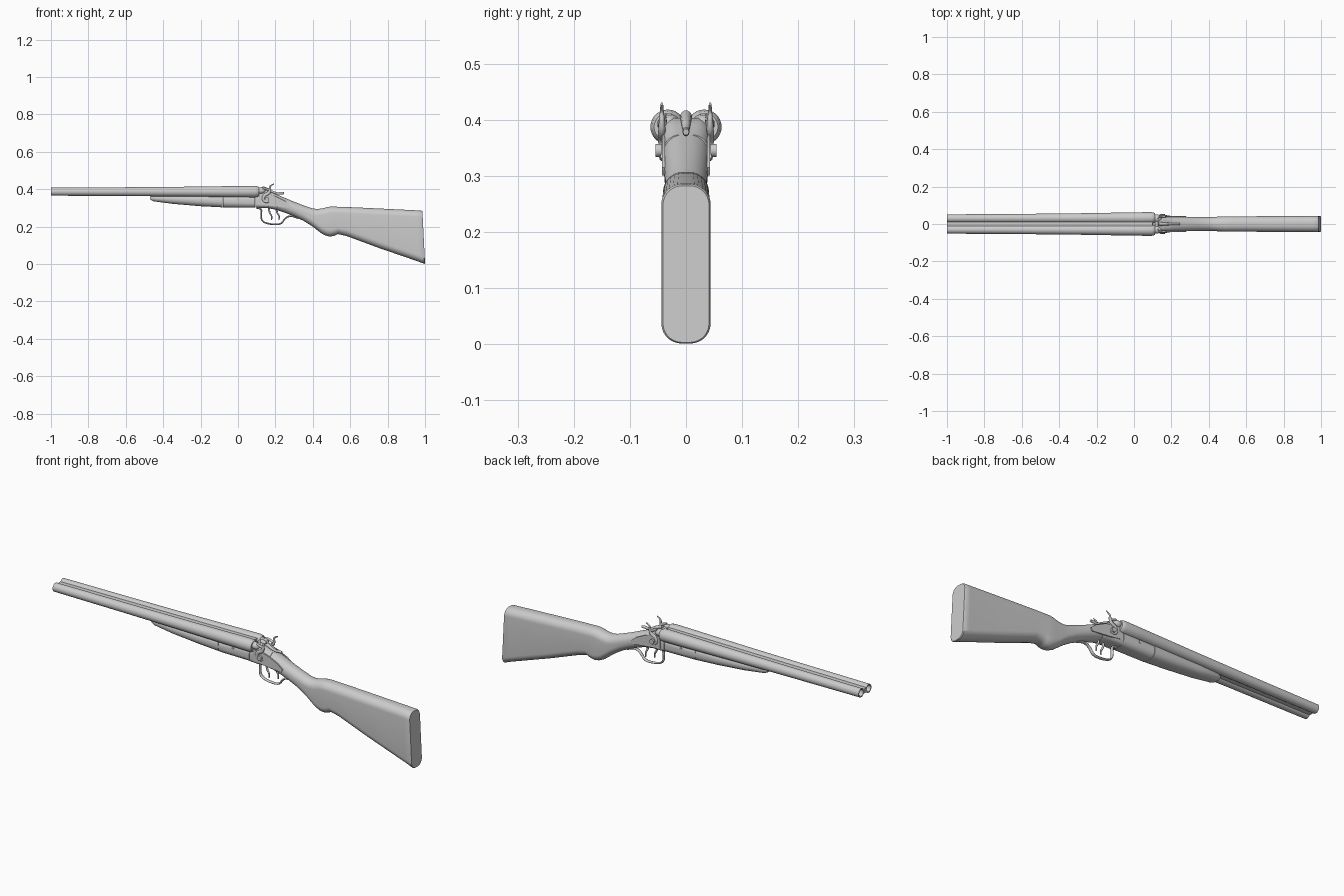
import bpy, bmesh, math

if "Cube" in bpy.data.objects:
    bpy.data.objects.remove(bpy.data.objects["Cube"])


def finish(bm, name, angle=40):
    bmesh.ops.remove_doubles(bm, verts=bm.verts, dist=1e-5)
    bmesh.ops.recalc_face_normals(bm, faces=bm.faces)
    me = bpy.data.meshes.new(name)
    bm.to_mesh(me)
    bm.free()
    ob = bpy.data.objects.new(name, me)
    bpy.context.collection.objects.link(ob)
    smooth(ob, angle)
    return ob


def smooth(ob, angle=40):
    bpy.ops.object.select_all(action='DESELECT')
    ob.select_set(True)
    bpy.context.view_layer.objects.active = ob
    bpy.ops.object.shade_smooth_by_angle(angle=math.radians(angle))


def loft(name, sections, k=7, angle=40):
    """Skin rounded rectangles along x: (x_top, x_bottom, y, z_top, z_bottom, half_width, corner)."""
    bm = bmesh.new()
    rings = []
    for xt, xb, cy, zt, zb, w, r in sections:
        h, zc = (zt - zb) / 2, (zt + zb) / 2
        r = min(r, w, h)
        ring = []
        for q, (sy, sz) in enumerate(((1, 1), (-1, 1), (-1, -1), (1, -1))):
            for i in range(k + 1):
                a = math.pi / 2 * (q + i / k)
                y = cy + sy * (w - r) + r * math.cos(a)
                z = zc + sz * (h - r) + r * math.sin(a)
                t = (z - zb) / (zt - zb)
                ring.append(bm.verts.new((xb + (xt - xb) * t, y, z)))
        rings.append(ring)
    n = len(rings[0])
    for a, b in zip(rings, rings[1:]):
        for i in range(n):
            bm.faces.new((a[i], a[(i + 1) % n], b[(i + 1) % n], b[i]))
    bm.faces.new(rings[0])
    bm.faces.new(rings[-1])
    return finish(bm, name, angle)


def rod(name, pts, y, flat=1.0):
    """Smooth tapered rod in the xz plane: points are (x, z, radius); flat scales it in y."""
    cu = bpy.data.curves.new(name, 'CURVE')
    cu.dimensions = '3D'
    cu.bevel_depth = 1.0
    cu.bevel_resolution = 3
    cu.use_fill_caps = True
    s = cu.splines.new('NURBS')
    s.points.add(len(pts) - 1)
    for p, (x, z, r) in zip(s.points, pts):
        p.co = (x, 0, z, 1)
        p.radius = r
    s.order_u = 3
    s.use_endpoint_u = True
    s.resolution_u = 6
    ob = bpy.data.objects.new(name, cu)
    bpy.context.collection.objects.link(ob)
    bpy.ops.object.select_all(action='DESELECT')
    ob.select_set(True)
    bpy.context.view_layer.objects.active = ob
    bpy.ops.object.convert(target='MESH')
    ob = bpy.context.view_layer.objects.active
    for v in ob.data.vertices:
        v.co.y = v.co.y * flat + y
    smooth(ob, 50)


def plate(name, outline, y, thick):
    """Flat outline in xz, extruded in y."""
    bm = bmesh.new()
    f = bm.faces.new([bm.verts.new((x, y - thick / 2, z)) for x, z in outline])
    res = bmesh.ops.extrude_face_region(bm, geom=[f])
    vs = [v for v in res['geom'] if isinstance(v, bmesh.types.BMVert)]
    bmesh.ops.translate(bm, verts=vs, vec=(0, thick, 0))
    return finish(bm, name)


def ball(name, loc, scale):
    bm = bmesh.new()
    bmesh.ops.create_uvsphere(bm, u_segments=20, v_segments=12, radius=1)
    bmesh.ops.scale(bm, vec=scale, verts=bm.verts)
    bmesh.ops.translate(bm, vec=loc, verts=bm.verts)
    finish(bm, name, 60)


def disc(name, x, z, y, r, thick):
    plate(name, [(x + r * math.cos(i * math.pi / 10), z + r * math.sin(i * math.pi / 10))
                 for i in range(20)], y, thick)


# barrels, open at the muzzle
for s, side in ((-1, "right"), (1, "left")):
    prof = [(.112, .033, .024), (.107, .033, .028), (.092, .0325, .031), (0, .0322, .030),
            (-.3, .0312, .026), (-.6, .0305, .0235), (-1, .030, .0215), (-1, .030, .0165), (-.7, .030, .0165)]
    loft(side + "_barrel", [(x, x, s * y, .387 + r, .387 - r, r, r) for x, y, r in prof])

# ribs joining the barrels
loft("top_rib", [(-1, -1, 0, .399, .388, .012, .001), (-.4, -.4, 0, .404, .388, .011, .001),
                 (.10, .10, 0, .408, .388, .011, .001)])
loft("lower_rib", [(-1, -1, 0, .386, .375, .012, .001), (.1, .1, 0, .386, .366, .011, .001)])

# fore-end wood and its iron
loft("fore_end", [(-.472, -.468, 0, .366, .343, .022, .010), (-.45, -.45, 0, .370, .335, .030, .018),
                  (-.35, -.35, 0, .372, .322, .037, .024), (-.2, -.2, 0, .372, .309, .042, .03),
                  (-.082, -.082, 0, .372, .303, .044, .03)])
loft("fore_end_iron", [(-.080, -.080, 0, .370, .302, .0435, .03), (.092, .092, 0, .370, .301, .042, .026)])

# receiver with standing breech
loft("receiver", [(.094, .094, 0, .366, .301, .041, .02), (.112, .112, 0, .37, .301, .041, .02),
                  (.1125, .1125, 0, .403, .301, .041, .018), (.14, .14, 0, .403, .300, .041, .02),
                  (.165, .165, 0, .39, .298, .041, .026), (.205, .205, 0, .373, .290, .041, .03)])

# stock: wrist, pistol grip and butt
st = [(.205, .373, .290, .041), (.25, .354, .275, .040), (.30, .333, .255, .038), (.35, .314, .231, .037),
      (.395, .298, .203, .037), (.42, .294, .184, .038), (.45, .297, .161, .039), (.475, .304, .150, .040),
      (.495, .307, .147, .041), (.515, .307, .151, .041), (.535, .306, .160, .041), (.58, .305, .150, .041),
      (.75, .297, .087, .042)]
loft("stock", [(x, x, 0, t, b, w, .036) for x, t, b, w in st]
     + [(.955, .965, 0, .287, .013, .043, .036), (.981, .996, 0, .285, .001, .044, .036),
        (.986, 1.0, 0, .282, .003, .041, .034)])

# trigger guard and the two triggers
rod("trigger_guard", [(.10, .300, .005), (.128, .298, .005), (.122, .262, .0045), (.128, .226, .0045),
                      (.175, .212, .0045), (.232, .212, .0045), (.25, .245, .0045), (.285, .262, .005),
                      (.325, .243, .004)], 0, 1.8)
for name, x, y in (("front_trigger", .165, -.008), ("rear_trigger", .205, .008)):
    rod(name, [(x, .302, .006), (x + .002, .275, .005), (x + .018, .255, .004), (x + .014, .236, .003)], y)

# top lever
rod("top_lever", [(.13, .405, .012), (.16, .397, .010), (.19, .382, .007), (.215, .376, .006),
                  (.225, .380, .008), (.245, .378, .006)], 0, .9)

for s, side in ((-1, "right"), (1, "left")):
    # breech fences, lock plates, pivots
    ball(side + "_fence", (.122, s * .030, .392), (.026, .021, .018))
    rod(side + "_firing_pin", [(.115, .397, .006), (.132, .408, .005)], s * .03)
    plate(side + "_lock_plate", [(.115, .318), (.115, .372), (.15, .378), (.20, .362), (.25, .338),
                                 (.278, .315), (.27, .300), (.22, .305), (.15, .312)], s * .040, .006)
    disc(side + "_hammer_pivot", .155, .345, s * .049, .012, .010)
    # hammer body with curled foot, striking nose and thumb spur
    rod(side + "_hammer", [(.168, .335, .004), (.150, .328, .006), (.133, .345, .008), (.140, .368, .009),
                           (.165, .378, .009), (.172, .398, .007), (.170, .412, .005), (.178, .422, .004),
                           (.192, .428, .003)], s * .043, .75)
    rod(side + "_hammer_nose", [(.168, .394, .007), (.150, .402, .006), (.134, .406, .005)], s * .040, .9)
    # barrel hinge pin
    disc(side + "_hinge_pin", .0, .345, s * .0425, .008, .004)
